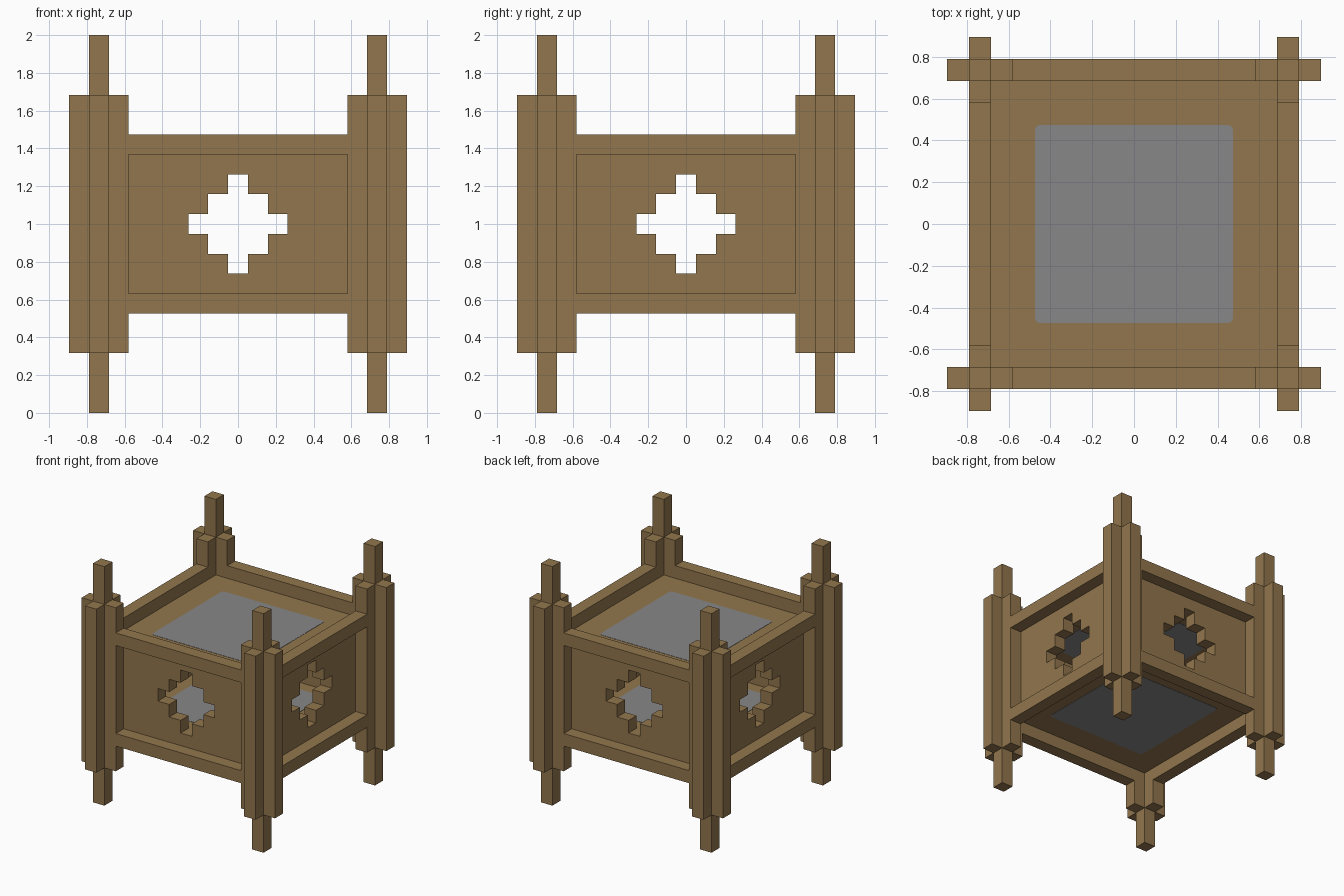
import bpy, bmesh, math
from mathutils import Matrix

U = 2 / 19            # one beam width

if "Cube" in bpy.data.objects:
    bpy.data.objects.remove(bpy.data.objects["Cube"], do_unlink=True)


def material(name, rgb):
    m = bpy.data.materials.new(name)
    m.use_nodes = True
    m.diffuse_color = (*rgb, 1)
    m.node_tree.nodes["Principled BSDF"].inputs["Base Color"].default_value = (*rgb, 1)
    return m


wood = material("brown wood", (0.287, 0.181, 0.074))
grey = material("grey pane", (0.25, 0.245, 0.25))


def finish(name, bm, mat, turn=0):
    """Scale from beam units, turn about the vertical axis and link."""
    bmesh.ops.recalc_face_normals(bm, faces=bm.faces)
    bm.transform(Matrix.Rotation(turn, 4, "Z") @ Matrix.Scale(U, 4))
    mesh = bpy.data.meshes.new(name)
    bm.to_mesh(mesh)
    bm.free()
    mesh.materials.append(mat)
    obj = bpy.data.objects.new(name, mesh)
    bpy.context.collection.objects.link(obj)
    return obj


def extrude(bm, faces, vec):
    out = bmesh.ops.extrude_face_region(bm, geom=faces)["geom"]
    bmesh.ops.translate(bm, vec=vec, verts=[g for g in out if isinstance(g, bmesh.types.BMVert)])


def box(name, lo, hi, mat, turn=0, corner=0):
    bm = bmesh.new()
    bmesh.ops.create_cube(bm, size=1)
    for v in bm.verts:
        v.co = [hi[i] if v.co[i] > 0 else lo[i] for i in range(3)]
    if corner:
        upright = [e for e in bm.edges if abs(e.verts[0].co.z - e.verts[1].co.z) > 1e-6]
        bmesh.ops.bevel(bm, geom=upright, offset=corner, segments=3, profile=0.5, affect="EDGES")
    return finish(name, bm, mat, turn)


def cross_brace(name, turn):
    """Plus-shaped pillar around a corner post."""
    bm = bmesh.new()
    quarter = [(1.5, -0.5), (1.5, 0.5), (0.5, 0.5)]
    verts = []
    for k in range(4):
        for x, y in quarter:
            for _ in range(k):
                x, y = -y, x
            verts.append(bm.verts.new((7 + x, 7 + y, 3)))
    extrude(bm, [bm.faces.new(verts)], (0, 0, 13))
    finish(name, bm, wood, turn)


def pierced_wall(name, turn):
    """Wall with a stepped diamond opening, made of square cells."""
    bm = bmesh.new()
    for i in range(-6, 6):
        for k in range(-3, 4):
            if abs(i) + abs(k) > 2:
                x, z = i - 0.5, k + 9
                bm.faces.new([bm.verts.new((a, -6.5, c)) for a, c in
                              ((x, z), (x + 1, z), (x + 1, z + 1), (x, z + 1))])
    bmesh.ops.remove_doubles(bm, verts=bm.verts, dist=0.01)
    extrude(bm, bm.faces[:], (0, 1, 0))
    finish(name, bm, wood, turn)


# Four matching sides and corners
corners = ("back_left", "back_right", "front_right", "front_left")
sides = ("front", "left", "back", "right")
for n in range(4):
    turn = n * math.pi / 2
    box(corners[n] + "_post", (6.5, 6.5, 0), (7.5, 7.5, 19), wood, turn)
    cross_brace(corners[n] + "_brace", turn)
    pierced_wall(sides[n] + "_wall", turn)
    for level, z in (("lower", 5), ("upper", 13)):
        box(f"{sides[n]}_{level}_rail", (-5.5, -7.5, z), (5.5, -6.5, z + 1), wood, turn)

# Floor and lid, each with a grey pane on both faces
thin = 0.02
for name, z in (("floor", 6), ("lid", 12)):
    box(name, (-5.5, -5.5, z), (5.5, 5.5, z + 1), wood)
    for side, a, b in (("under", z - thin, z), ("upper", z + 1, z + 1 + thin)):
        box(f"{name}_{side}_pane", (-4.5, -4.5, a), (4.5, 4.5, b), grey, corner=0.25)
